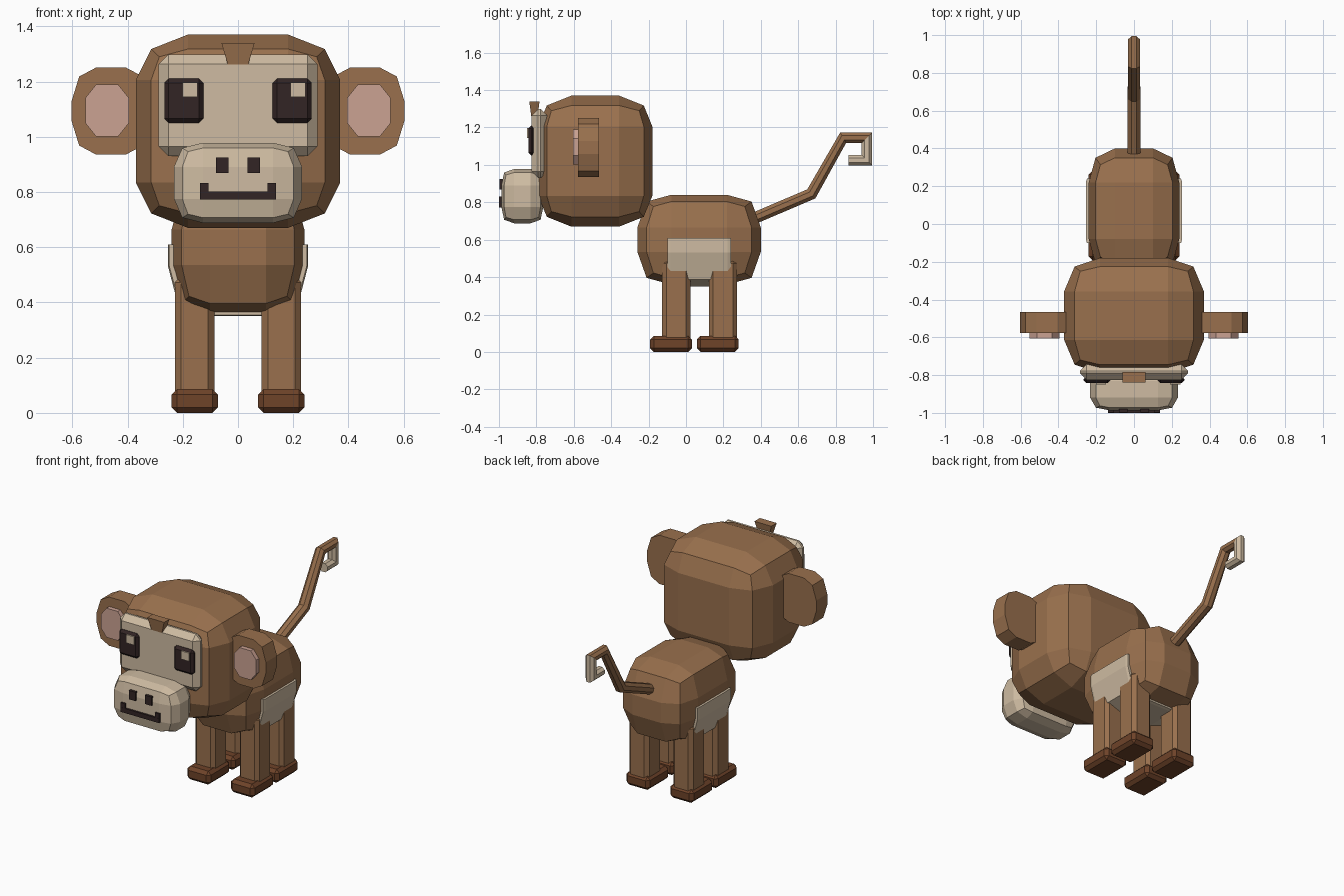
import bpy, bmesh, math
from mathutils import Vector

if "Cube" in bpy.data.objects:
    bpy.data.objects.remove(bpy.data.objects["Cube"], do_unlink=True)


def material(name, rgb):
    m = bpy.data.materials.new(name)
    m.use_nodes = True
    m.diffuse_color = (*rgb, 1)
    m.node_tree.nodes["Principled BSDF"].inputs["Base Color"].default_value = (*rgb, 1)
    return m


FUR = material("brown_fur", (0.32, 0.163, 0.075))
TAN = material("tan_skin", (0.62, 0.50, 0.36))
FOOT = material("dark_brown", (0.156, 0.056, 0.022))
INK = material("near_black", (0.032, 0.018, 0.018))
PINK = material("ear_pink", (0.60, 0.36, 0.29))


def finish(name, bm, *mats):
    bmesh.ops.recalc_face_normals(bm, faces=bm.faces)
    mesh = bpy.data.meshes.new(name)
    bm.to_mesh(mesh)
    bm.free()
    for m in mats:
        mesh.materials.append(m)
    obj = bpy.data.objects.new(name, mesh)
    bpy.context.collection.objects.link(obj)
    return obj


def box(name, lo, hi, mat, bevel=0.0, taper=1.0):
    """Box between two corners, optionally chamfered or narrowed at the bottom."""
    lo, hi = Vector(lo), Vector(hi)
    mid, size = (lo + hi) / 2, hi - lo
    bm = bmesh.new()
    bmesh.ops.create_cube(bm, size=1)
    for v in bm.verts:
        k = taper if v.co.z < 0 else 1
        v.co = mid + Vector((v.co.x * size.x * k, v.co.y * size.y * k, v.co.z * size.z))
    if bevel:
        bmesh.ops.bevel(bm, geom=bm.edges[:], offset=bevel, segments=1,
                        profile=0.5, affect='EDGES')
    return finish(name, bm, mat)


def rounded_block(centre, half, inner, edge, corner):
    """Cube with a 3 x 3 grid per side, its edges and corners pulled inward."""
    bm = bmesh.new()
    bmesh.ops.create_cube(bm, size=2)
    bmesh.ops.subdivide_edges(bm, edges=bm.edges[:], cuts=2, use_grid_fill=True)
    for v in bm.verts:
        outer = [abs(c) > 0.9 for c in v.co]
        pull = (1, 1, edge, corner)[sum(outer)]
        v.co = Vector([centre[i] + math.copysign(half[i] * (pull if outer[i] else inner[i]), v.co[i])
                       for i in range(3)])
    return bm


def prism(name, outline, y0, y1, mat):
    """Extrude an x-z outline along y."""
    bm = bmesh.new()
    face = bm.faces.new([bm.verts.new((x, y0, z)) for x, z in outline])
    ext = bmesh.ops.extrude_face_region(bm, geom=[face])
    for v in ext["geom"]:
        if isinstance(v, bmesh.types.BMVert):
            v.co.y = y1
    return finish(name, bm, mat)


# Head, torso and muzzle
finish("head", rounded_block((0, -0.485, 1.02), (0.37, 0.305, 0.35),
                             (0.49, 0.42, 0.53), 0.85, 0.77), FUR)
TORSO = ((0, 0.07, 0.60), (0.24, 0.33, 0.24), (0.42, 0.45, 0.27), 0.85, 0.74)
finish("torso", rounded_block(*TORSO), FUR)
finish("muzzle", rounded_block((0, -0.875, 0.833), (0.232, 0.112, 0.145),
                               (0.55, 0.4, 0.4), 0.87, 0.78), TAN)

# Belly patch: a slightly larger torso, trimmed to a band under the body
bm = rounded_block((0, 0.07, 0.60), (0.254, 0.34, 0.25), *TORSO[2:])
for point, normal in (((0, -0.10, 0), (0, -1, 0)), ((0, 0.24, 0), (0, 1, 0)),
                      ((0, 0, 0.61), (0, 0, 1))):
    cut = bmesh.ops.bisect_plane(bm, geom=bm.verts[:] + bm.edges[:] + bm.faces[:],
                                 plane_co=point, plane_no=normal, clear_outer=True)
    rim = [e for e in cut["geom_cut"] if isinstance(e, bmesh.types.BMEdge)]
    bmesh.ops.holes_fill(bm, edges=rim, sides=0)
finish("belly_patch", bm, TAN)

# Face plate and hair tuft
box("face_plate", (-0.287, -0.825, 0.93), (0.287, -0.742, 1.298), TAN, 0.035)
box("hair_tuft", (-0.06, -0.838, 1.262), (0.06, -0.783, 1.34), FUR, taper=0.62)

# Mouth bar
box("mouth", (-0.137, -1.0, 0.773), (0.137, -0.93, 0.802), INK)

for side, s in (("left", 1), ("right", -1)):
    def span(a, b):
        return sorted((s * a, s * b))

    # Eyes, with the glint on the same side of both
    x0, x1 = span(0.125, 0.267)
    box(side + "_eye", (x0, -0.843, 1.05), (x1, -0.805, 1.21), INK, 0.016)
    gx = s * 0.196 + 0.022
    box(side + "_eye_glint", (gx - 0.027, -0.851, 1.143), (gx + 0.027, -0.842, 1.196), TAN)

    # Nostrils and raised mouth corners
    x0, x1 = span(0.034, 0.08)
    box(side + "_nostril", (x0, -0.997, 0.868), (x1, -0.94, 0.925), INK)
    x0, x1 = span(0.107, 0.137)
    box(side + "_mouth_corner", (x0, -0.999, 0.80), (x1, -0.93, 0.832), INK)

    # Ears: chamfered slab with an eight-sided pink inset
    half_ear = [(0.30, 0.12), (0.345, 0.125), (0.405, 0.157), (0.515, 0.157),
                (0.575, 0.125), (0.603, 0.035)]
    ear = half_ear + [(x, -z) for x, z in reversed(half_ear)]
    prism(side + "_ear", [(s * x, 1.093 + z) for x, z in ear], -0.577, -0.465, FUR)
    inset = [(a * i, b * j) for i, j in ((1, 1), (-1, 1), (-1, -1), (1, -1))
             for a, b in (((0.079, 0.045), (0.04, 0.094)) if i * j > 0
                          else ((0.04, 0.094), (0.079, 0.045)))]
    prism(side + "_inner_ear", [(s * 0.474 + x, 1.095 + z) for x, z in inset],
          -0.605, -0.57, PINK)

    # Legs and feet
    for end, leg_y, foot_y in (("front", -0.052, -0.08), ("back", 0.197, 0.17)):
        x0, x1 = span(0.086, 0.228)
        box(f"{end}_{side}_leg", (x0, leg_y - 0.075, 0.05), (x1, leg_y + 0.075, 0.495), FUR, 0.022)
        x0, x1 = span(0.072, 0.24)
        box(f"{end}_{side}_foot", (x0, foot_y - 0.112, 0), (x1, foot_y + 0.112, 0.086), FOOT, 0.02)

# Tail: octagonal tube swept along a mitred path, with a tan hooked tip
path = [Vector((0, y, z)) for y, z in ((0.33, 0.70), (0.67, 0.845), (0.84, 1.145),
                                       (0.967, 1.145), (0.967, 1.025), (0.87, 1.025))]
bm = bmesh.new()
rings = []
for i, p in enumerate(path):
    before = (p - path[i - 1]).normalized() if i else (path[1] - p).normalized()
    after = (path[i + 1] - p).normalized() if i + 1 < len(path) else before
    tangent = (before + after).normalized()
    stretch = 1 / tangent.dot(before)
    across = Vector((0, -tangent.z, tangent.y)) * stretch
    radius = 0.037 if i < 2 else 0.033
    ring = []
    for k in range(8):
        a = math.tau * (k + 0.5) / 8
        offset = Vector((math.cos(a), 0, 0)) + across * math.sin(a) * 0.9
        ring.append(bm.verts.new(p + offset * radius))
    rings.append(ring)
for i, (a, b) in enumerate(zip(rings, rings[1:])):
    for k in range(8):
        f = bm.faces.new((a[k], a[(k + 1) % 8], b[(k + 1) % 8], b[k]))
        f.material_index = int(i >= 3)
bm.faces.new(rings[0])
bm.faces.new(rings[-1]).material_index = 1
finish("tail", bm, FUR, TAN)
